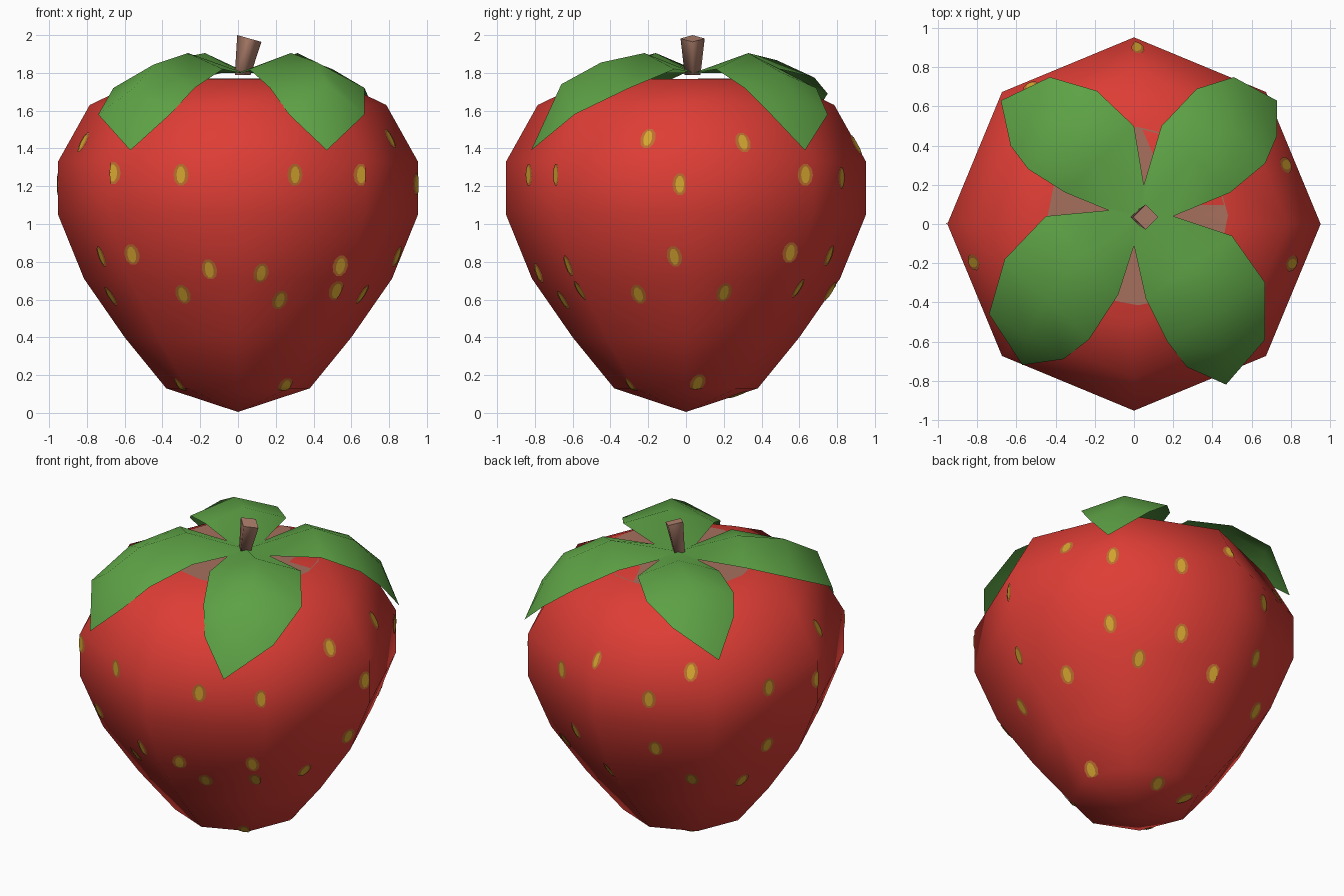
import bpy, bmesh
from math import cos, sin, pi, radians
from mathutils import Vector
from mathutils.bvhtree import BVHTree

cube = bpy.data.objects.get("Cube")
if cube:
    bpy.data.objects.remove(cube, do_unlink=True)


def material(name, rgb):
    mat = bpy.data.materials.new(name)
    mat.use_nodes = True
    colour = (*rgb, 1)
    mat.diffuse_color = colour
    shader = mat.node_tree.nodes["Principled BSDF"]
    shader.inputs["Base Color"].default_value = colour
    shader.inputs["Roughness"].default_value = 0.8
    return mat


RED = material("fruit red", (0.73, 0.047, 0.036))
PALE = material("pale crown", (0.38, 0.16, 0.11))
GREEN = material("leaf green", (0.11, 0.36, 0.06))
BROWN = material("stem brown", (0.44, 0.22, 0.155))
AMBER = material("seed amber", (0.52, 0.16, 0.03))
GOLD = material("seed gold", (0.68, 0.39, 0.03))


def finish(name, bm, mats, smooth):
    mesh = bpy.data.meshes.new(name)
    bm.to_mesh(mesh)
    bm.free()
    for mat in mats:
        mesh.materials.append(mat)
    obj = bpy.data.objects.new(name, mesh)
    bpy.context.collection.objects.link(obj)
    bpy.ops.object.select_all(action='DESELECT')
    obj.select_set(True)
    bpy.context.view_layer.objects.active = obj
    bpy.ops.object.shade_smooth_by_angle(angle=radians(smooth))


def bridge(bm, low, high):
    n = len(low)
    for i in range(n):
        j = (i + 1) % n
        bm.faces.new((low[i], low[j], high[j], high[i]))


# Fruit: eight-sided lathe with a flat top
profile = [(0.38, 0.13), (0.60, 0.40), (0.815, 0.71), (0.953, 1.05),
           (0.953, 1.33), (0.785, 1.63), (0.50, 1.767)]
bm = bmesh.new()
rings = [[bm.verts.new((r * cos(i * pi / 4), r * sin(i * pi / 4), z)) for i in range(8)]
         for r, z in profile]
tip = bm.verts.new((0, 0, 0.005))
for i in range(8):
    bm.faces.new((tip, rings[0][(i + 1) % 8], rings[0][i]))
for low, high in zip(rings, rings[1:]):
    bridge(bm, low, high)
bm.faces.new(rings[-1])
bm.normal_update()
surface = BVHTree.FromBMesh(bm)
finish("fruit_body", bm, [RED], 75)


def patch(bm, centre, normal, wide, tall, lift, index=0, sides=10):
    """Oval patch of two rings hugging the fruit surface."""
    across = Vector((0.01, 0, 1)).cross(normal).normalized()
    up = normal.cross(across)

    def place(a, b):
        spot, facing, _, _ = surface.find_nearest(centre + across * a + up * b + normal * 0.02)
        return bm.verts.new(spot + facing * lift)

    middle = place(0, 0)
    turn = 2 * pi / sides
    inner, outer = [[place(s * wide * cos(k * turn), s * tall * sin(k * turn))
                     for k in range(sides)] for s in (0.5, 1)]
    for k in range(sides):
        j = (k + 1) % sides
        bm.faces.new((middle, inner[k], inner[j])).material_index = index
        bm.faces.new((inner[k], outer[k], outer[j], inner[j])).material_index = index


# Pale round patch on the flat top
bm = bmesh.new()
patch(bm, Vector((0.02, 0.045, 1.767)), Vector((0, 0, 1)), 0.46, 0.46, 0.003, sides=16)
finish("pale_crown", bm, [PALE], 30)

# Seeds: thin two-tone patches wrapped on the fruit, placed by casting
# (across, up) offsets from several (azimuth, elevation) directions
seed_layout = {
    (-90, 0): [(-.66, .27), (-.30, .26), (.30, .26), (.65, .26), (-.56, -.16), (-.72, -.17),
               (-.15, -.24), (-.29, -.37), (.12, -.26), (.22, -.40), (.54, -.22),
               (.52, -.35), (-.67, -.38), (.25, -.86), (-.30, -.86)],
    (0, 0): [(-.20, .45), (.30, .43), (-.67, .27), (-.03, .21), (.63, .26), (-.06, -.17),
             (-.25, -.37), (.20, -.36), (.55, -.15), (.59, -.34), (.06, -.84)],
    (50, -30): [(-.13, .68), (-.41, .73), (.28, .63), (.57, .71), (-.14, .29), (.28, .23),
                (.04, .06), (-.40, -.01), (-.69, .09), (.47, -.01), (.72, .08),
                (-.66, -.23), (.72, -.23), (-.24, -.61), (.14, -.66), (.30, -.75)],
    (125, 25): [(-.54, .06), (-.73, .01), (-.22, -.16), (.03, 0), (.49, -.09), (.48, -.43),
                (-.20, -.46), (.03, -.64), (.33, -.64), (.78, .26), (.78, -.04)],
    (-55, 25): [(-.72, .02), (-.24, -.14), (.15, -.16), (.56, .13), (-.37, -.54),
                (.07, -.53), (.11, -.66), (.40, -.60), (.66, -.40), (.76, -.05)],
}
bm = bmesh.new()
placed = []
for (azimuth, elevation), offsets in seed_layout.items():
    a, e = radians(azimuth), radians(elevation)
    toward = Vector((cos(a) * cos(e), sin(a) * cos(e), sin(e)))
    right = Vector((-sin(a), cos(a), 0))
    up = toward.cross(right)
    found = []
    for u, v in offsets:
        start = Vector((0, 0, 1)) + right * u + up * v + toward * 3
        spot, normal, _, _ = surface.ray_cast(start, -toward)
        if spot is None or any((spot - p).length < 0.16 for p in placed):
            continue
        found.append(spot)
        patch(bm, spot, normal, 0.044, 0.060, 0.004, 0)
        patch(bm, spot, normal, 0.025, 0.046, 0.007, 1)
    placed += found
finish("seeds", bm, [AMBER, GOLD], 60)

# Leaf crown: four drooping leaves sharing a centre and the notches between them
notches = [(0, -.11), (.20, .04), (.05, .20), (-.13, .07)]
leaves = [  # first edge, tip, second edge, lift of the outer end, sag of the rib
    ([(.06, -.38), (.17, -.60), (.27, -.73)], (.47, -.82),
     [(.50, -.06), (.67, -.30), (.67, -.59)], 0, 0),
    ([(.49, .16), (.67, .31), (.73, .45)], (.73, .63),
     [(.14, .50), (.32, .69), (.51, .75)], 0, .10),
    ([(0, .50), (-.19, .68), (-.43, .75)], (-.68, .63),
     [(-.35, .16), (-.54, .28), (-.63, .40)], .11, .03),
    ([(-.45, .04), (-.66, -.18), (-.74, -.46)], (-.57, -.72),
     [(-.08, -.36), (-.23, -.59), (-.36, -.69)], 0, 0.02),
]
edge_heights = (1.82, 1.72, 1.58)
rib_heights = (1.905, 1.855, 1.74)
bm = bmesh.new()
centre = bm.verts.new((0.03, 0.04, 1.80))
notch_verts = [bm.verts.new((x, y, 1.80)) for x, y in notches]
for n, (first, point, second, lift, sag) in enumerate(leaves):
    row = (notch_verts[n], centre, notch_verts[(n + 1) % 4])
    for k in range(3):
        p, q = Vector(first[k]), Vector(second[k])
        rise = lift * k / 2
        new_row = (bm.verts.new((*p, edge_heights[k] + rise)),
                   bm.verts.new((*((p + q) / 2), rib_heights[k] + rise / 2 - sag * k / 2)),
                   bm.verts.new((*q, edge_heights[k] + rise)))
        for s in (0, 1):
            bm.faces.new((row[s], new_row[s], new_row[s + 1], row[s + 1]))
        row = new_row
    end = bm.verts.new((*point, 1.39 + lift))
    for s in (0, 1):
        bm.faces.new((row[s], end, row[s + 1]))
finish("leaf_crown", bm, [GREEN], 60)

# Stem: leaning four-sided peg, wider at its slanted top
bm = bmesh.new()
stem_rings = []
for x, z, radius, slant in ((0.025, 1.79, 0.042, 0), (0.06, 1.982, 0.064, -0.28)):
    stem_rings.append([bm.verts.new((x + radius * cos(k * pi / 2), 0.035 + radius * sin(k * pi / 2),
                                     z + slant * radius * cos(k * pi / 2))) for k in range(4)])
bridge(bm, *stem_rings)
bm.faces.new(stem_rings[1])
bm.faces.new(stem_rings[0][::-1])
finish("stem", bm, [BROWN], 91)
